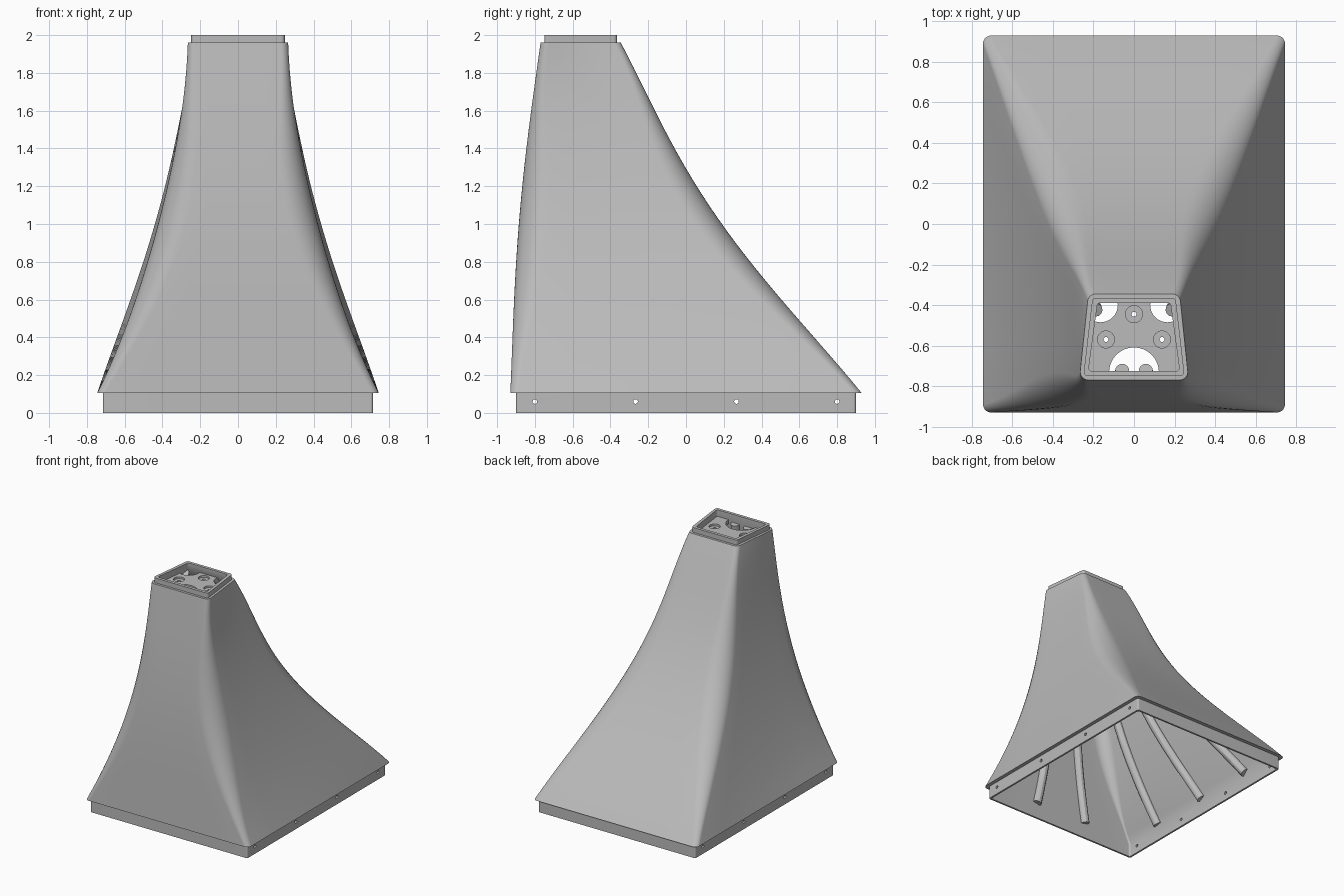
import bpy, bmesh, math
from mathutils import Vector, Matrix

if "Cube" in bpy.data.objects:
    bpy.data.objects.remove(bpy.data.objects["Cube"], do_unlink=True)

BASE, SHOULDER, RIM = 0.105, 1.96, 2.0
WALL = 0.045

grey = bpy.data.materials.new("plain grey")
grey.use_nodes = True
grey.diffuse_color = (0.5, 0.5, 0.5, 1)
grey.node_tree.nodes["Principled BSDF"].inputs["Base Color"].default_value = (0.5, 0.5, 0.5, 1)

# Hood profile, sampled at five heights
HEIGHTS = (BASE, 0.6, 1.0, 1.4, SHOULDER)
HALF_WIDTH = (0.745, 0.54, 0.42, 0.33, 0.27)
FRONT_Y = (-0.93, -0.91, -0.885, -0.845, -0.77)
BACK_Y = (0.93, 0.505, 0.19, -0.06, -0.345)
CORNER = (0.04, 0.12, 0.15, 0.11, 0.04)


def smooth(values, z):
    """Polynomial through the five samples."""
    z = min(max(z, BASE), SHOULDER)
    total = 0
    for a, v in zip(HEIGHTS, values):
        for b in HEIGHTS:
            if b != a:
                v *= (z - b) / (a - b)
        total += v
    return total


def extents(z, inset=0):
    """Front half width, back half width, front y, back y."""
    back = smooth(BACK_Y, z)
    rear_half = 0.225 + (back + 0.345) * 0.408
    return (smooth(HALF_WIDTH, z) - inset, rear_half - inset,
            smooth(FRONT_Y, z) + inset, back - inset)


def section(z, inset=0, steps=8, splits=6):
    """Trapezoid with filleted corners and subdivided sides."""
    wf, wb, yf, yb = extents(z, inset)
    corners = [Vector(p) for p in ((-wf, yf), (wf, yf), (wb, yb), (-wb, yb))]
    r = max(smooth(CORNER, z) - inset, 0.014)
    arcs = []
    for i, p in enumerate(corners):
        d1 = (corners[i - 1] - p).normalized()
        d2 = (corners[(i + 1) % 4] - p).normalized()
        half = d1.angle(d2) / 2
        centre = p + (d1 + d2).normalized() * r / math.sin(half)
        s, e = (p + d * r / math.tan(half) - centre for d in (d1, d2))
        arcs.append([centre + s.lerp(e, k / steps).normalized() * r for k in range(steps + 1)])
    pts = []
    for i, arc in enumerate(arcs):
        nxt = arcs[(i + 1) % 4][0]
        pts += arc + [arc[-1].lerp(nxt, k / splits) for k in range(1, splits)]
    return [Vector((p.x, p.y, z)) for p in pts]


def finish(name, bm):
    bmesh.ops.recalc_face_normals(bm, faces=bm.faces)
    mesh = bpy.data.meshes.new(name)
    bm.to_mesh(mesh)
    bm.free()
    obj = bpy.data.objects.new(name, mesh)
    bpy.context.collection.objects.link(obj)
    mesh.materials.append(grey)
    return obj


def activate(obj):
    bpy.ops.object.select_all(action='DESELECT')
    obj.select_set(True)
    bpy.context.view_layer.objects.active = obj


def shade(obj):
    activate(obj)
    bpy.ops.object.shade_smooth_by_angle(angle=math.radians(30))


def drill(obj, cylinders):
    """Cut cylinders given as (centre, radius, depth, axis) out of an object."""
    for centre, radius, depth, axis in cylinders:
        bm = bmesh.new()
        turn = Matrix.Rotation(math.pi / 2, 4, 'Y') if axis == 'X' else Matrix()
        bmesh.ops.create_cone(bm, cap_ends=True, segments=32, radius1=radius, radius2=radius,
                              depth=depth, matrix=Matrix.Translation(centre) @ turn)
        cutter = finish("cutter", bm)
        cutter.hide_render = True
        mod = obj.modifiers.new("cut", 'BOOLEAN')
        mod.operation, mod.solver, mod.object = 'DIFFERENCE', 'EXACT', cutter
        activate(obj)
        bpy.ops.object.modifier_apply(modifier=mod.name)
        bpy.data.objects.remove(cutter, do_unlink=True)


# Hollow hood: skirt, flared lip, curved walls, stepped rim, then down the inside
N = 28
levels = [BASE + (SHOULDER - BASE) * k / N for k in range(N + 1)]
path = [(0, 0.03), (BASE, 0.03)] + [(z, 0) for z in levels]
path += [(SHOULDER, 0.02), (RIM, 0.02), (RIM, WALL)]
path += [(z, WALL) for z in reversed(levels)] + [(0, WALL)]
bm = bmesh.new()
rings = [[bm.verts.new(p) for p in section(z, inset)] for z, inset in path]
for i, ring in enumerate(rings):
    above = rings[(i + 1) % len(rings)]
    for j in range(len(ring)):
        k = (j + 1) % len(ring)
        bm.faces.new((ring[j], ring[k], above[k], above[j]))
hood = finish("hood_shell", bm)
drill(hood, [((0, y, 0.06), 0.012, 2, 'X') for y in (-0.8, -0.267, 0.267, 0.8)])
shade(hood)

# Mounting plate inside the rim, with vents and counterbored screw holes
PLATE_TOP = 1.945
bm = bmesh.new()
outline = section(SHOULDER, WALL - 0.006, splits=1)
face = bm.faces.new([bm.verts.new((p.x, p.y, PLATE_TOP)) for p in outline])
extruded = bmesh.ops.extrude_face_region(bm, geom=[face])
bmesh.ops.translate(bm, vec=(0, 0, -0.035),
                    verts=[v for v in extruded["geom"] if isinstance(v, bmesh.types.BMVert)])
plate = finish("mounting_plate", bm)
cuts = [((0, -0.732, PLATE_TOP), 0.123, 0.2, 'Z')]
cuts += [((side * 0.165, -0.4, PLATE_TOP), 0.085, 0.2, 'Z') for side in (-1, 1)]
for x, y in ((0, -0.445), (-0.138, -0.57), (0.138, -0.57)):
    cuts += [((x, y, PLATE_TOP), 0.042, 0.03, 'Z'), ((x, y, PLATE_TOP), 0.012, 0.2, 'Z')]
drill(plate, cuts)
shade(plate)


# Round stiffening ribs following the inner walls
def rib(name, place):
    curve = bpy.data.curves.new(name, 'CURVE')
    curve.dimensions = '3D'
    curve.bevel_depth, curve.bevel_resolution, curve.use_fill_caps = 0.035, 4, True
    spline = curve.splines.new('POLY')
    steps = 20
    spline.points.add(steps)
    for k, point in enumerate(spline.points):
        z = 0.125 + (1.93 - 0.125) * k / steps
        point.co = (*place(z), z, 1)
    obj = bpy.data.objects.new(name, curve)
    bpy.context.collection.objects.link(obj)
    activate(obj)
    bpy.ops.object.convert(target='MESH')
    obj = bpy.context.view_layer.objects.active
    obj.data.materials.clear()
    obj.data.materials.append(grey)
    shade(obj)


def end_wall(side, back):
    def place(z):
        e = extents(z, 0.05)
        return side * (0.36 - 0.05 * z) * e[back], e[2 + back]
    return place


def side_wall(side, t):
    def place(z):
        wf, wb, yf, yb = extents(z)
        return side * (wf + (wb - wf) * t - 0.05), yf + (yb - yf) * t
    return place


for side, label in ((1, "left"), (-1, "right")):
    rib("front_rib_" + label, end_wall(side, 0))
    rib("back_rib_" + label, end_wall(side, 1))
    for number, t in enumerate((0.215, 0.5, 0.785), 1):
        rib(f"{label}_side_rib_{number}", side_wall(side, t))
